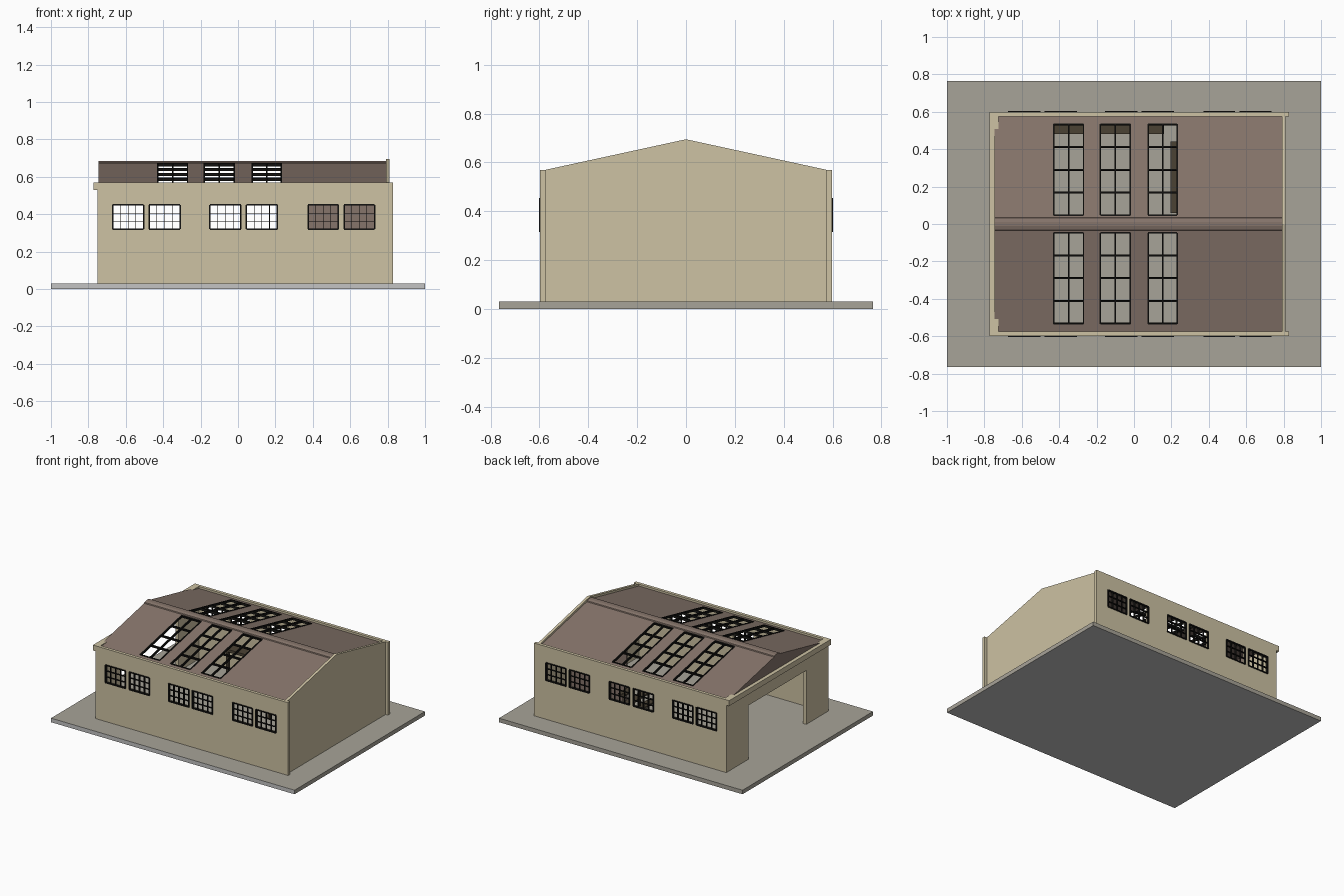
import bpy, bmesh, math
from mathutils import Matrix, Vector

if "Cube" in bpy.data.objects:
    bpy.data.objects.remove(bpy.data.objects["Cube"])


def mat(name, rgb):
    m = bpy.data.materials.new(name)
    lin = [(c / 255 / 12.92) if c < 11 else ((c / 255 + 0.055) / 1.055) ** 2.4 for c in rgb]
    m.diffuse_color = (*lin, 1)
    m.use_nodes = True
    m.node_tree.nodes["Principled BSDF"].inputs["Base Color"].default_value = m.diffuse_color
    return m


BEIGE = mat("beige_plaster", (205, 194, 163))
ROOF = mat("brown_roof", (134, 117, 107))
PAVE = mat("warm_paving", (167, 163, 152))
GREY = mat("grey_concrete", (196, 196, 196))
BLACK = mat("black_metal", (20, 19, 17))
WOOD = mat("dark_wood", (75, 66, 52))


def finish(name, bm, *mats):
    bmesh.ops.recalc_face_normals(bm, faces=bm.faces)
    me = bpy.data.meshes.new(name)
    bm.to_mesh(me)
    bm.free()
    for m in mats:
        me.materials.append(m)
    ob = bpy.data.objects.new(name, me)
    bpy.context.collection.objects.link(ob)
    return ob


def add_box(bm, lo, hi, xf=Matrix()):
    lo, hi = Vector(lo), Vector(hi)
    size = Matrix.Diagonal((*(hi - lo), 1))
    bmesh.ops.create_cube(bm, size=1, matrix=xf @ Matrix.Translation((lo + hi) / 2) @ size)


def boxes(name, m, items):
    bm = bmesh.new()
    for lo, hi in items:
        add_box(bm, lo, hi)
    return finish(name, bm, m)


def prism(name, m, pts, x0, x1):
    """Extrude a (y, z) outline along x."""
    bm = bmesh.new()
    f = bm.faces.new([bm.verts.new((x0, y, z)) for y, z in pts])
    r = bmesh.ops.extrude_face_region(bm, geom=[f])
    vs = [g for g in r["geom"] if isinstance(g, bmesh.types.BMVert)]
    bmesh.ops.translate(bm, verts=vs, vec=(x1 - x0, 0, 0))
    return finish(name, bm, m)


def cut(ob, holes):
    c = boxes("cutter", BLACK, holes)
    c.hide_render = True
    md = ob.modifiers.new("openings", "BOOLEAN")
    md.operation, md.object, md.solver = "DIFFERENCE", c, "EXACT"
    bpy.context.view_layer.objects.active = ob
    bpy.ops.object.modifier_apply(modifier=md.name)
    bpy.data.objects.remove(c)


# Ground slab: warm paving on top, grey concrete on the front and underside
bm = bmesh.new()
add_box(bm, (-1, -.765, 0), (1, .765, .03))
bm.normal_update()
for f in bm.faces:
    f.material_index = 1 if f.normal.z < -.5 or f.normal.y < -.5 else 0
finish("ground_slab", bm, PAVE, GREY)

# Long side walls with paired windows
WIN = [(-.67, -.505), (-.475, -.31), (-.15, .015), (.045, .21), (.375, .537), (.567, .73)]
Z0, Z1 = .32, .45
for s, side in ((-1, "front"), (1, "back")):
    ys = sorted((s * .575, s * .598))
    w = boxes(side + "_wall", BEIGE, [((-.75, ys[0], .03), (.83, ys[1], .57))])
    cut(w, [((a, ys[0] - .05, Z0), (b, ys[1] + .05, Z1)) for a, b in WIN])
    # Window frames and glazing bars
    bars = []
    y0, y1 = sorted((s * .588, s * .603))
    for a, b in WIN:
        for i in range(5):
            x, h = a + (b - a) * i / 4, (.004 if i in (0, 4) else .0017)
            bars.append(((x - h, y0, Z0), (x + h, y1, Z1)))
        for i in range(4):
            z, h = Z0 + (Z1 - Z0) * i / 3, (.004 if i in (0, 3) else .0014)
            bars.append(((a, y0, z - h), (b, y1, z + h)))
    boxes(side + "_window_frames", BLACK, bars)

# Entrance end wall with wide doorway, and the cornice above it
prism("entrance_wall", BEIGE,
      [(-.575, .03), (-.34, .03), (-.34, .43), (.34, .43), (.34, .03), (.575, .03),
       (.575, .57), (-.575, .57)], -.75, -.725)
boxes("entrance_cornice", BEIGE, [((-.773, -.598, .53), (-.749, .598, .57))])

# Blank gable wall at the other end
prism("gable_wall", BEIGE,
      [(-.575, .03), (.575, .03), (.575, .57), (0, .695), (-.575, .57)], .79, .81)

# Pitched roof with skylight openings
SLOPE = .215


def rz(y):
    return .679 - SLOPE * abs(y)


roof = prism("roof", ROOF,
             [(-.577, rz(.577)), (0, rz(0)), (.577, rz(.577)),
              (.577, rz(.577) - .012), (0, rz(0) - .012), (-.577, rz(.577) - .012)], -.747, .795)
SKY = [(-.43, -.27), (-.18, -.02), (.075, .23)]
SY0, SY1 = .047, .533
cut(roof, [((a, min(s * SY0, s * SY1), .4), (b, max(s * SY0, s * SY1), .8))
           for a, b in SKY for s in (-1, 1)])
prism("entrance_gable", ROOF,
      [(-.574, .545), (.574, .545), (0, rz(0) - .006)], -.746, -.73)
prism("ridge_cap", ROOF,
      [(-.036, rz(.036) - .002), (-.032, rz(.032) + .006), (-.012, .684), (.012, .684),
       (.032, rz(.032) + .006), (.036, rz(.036) - .002)], -.747, .795)

# Skylight frames lying along each slope
bm = bmesh.new()
ang = math.atan(SLOPE)
k = 1 / math.cos(ang)
for s in (-1, 1):
    xf = Matrix.Translation((0, 0, rz(0))) @ Matrix.Rotation(-s * ang, 4, "X")
    for a, b in SKY:
        for x in (a, (a + b) / 2, b):
            e = sorted((s * SY0 * k, s * SY1 * k))
            add_box(bm, (x - .004, e[0], -.012), (x + .004, e[1], .004), xf)
        for i in range(5):
            y = s * (SY0 + (SY1 - SY0) * i / 4) * k
            add_box(bm, (a, y - .004, -.012), (b, y + .004, .004), xf)
finish("skylight_frames", bm, BLACK)

# Interior: brown partition, workbench along the back, storage rack
boxes("interior_partition", ROOF, [((.34, .2, .03), (.79, .215, .52))])
bench = [((-.45, .48, .2), (.16, .57, .22))]
bench += [((x, .485, .03), (x + .02, .505, .2)) for x in (-.44, -.24, -.04, .13)]
boxes("workbench", WOOD, bench)
rack = [((.195, .06, z), (.25, .44, z + .012)) for z in (.1, .19, .28)]
rack += [((.2, y, .03), (.215, y + .015, .3)) for y in (.06, .24, .425)]
boxes("storage_rack", WOOD, rack)
